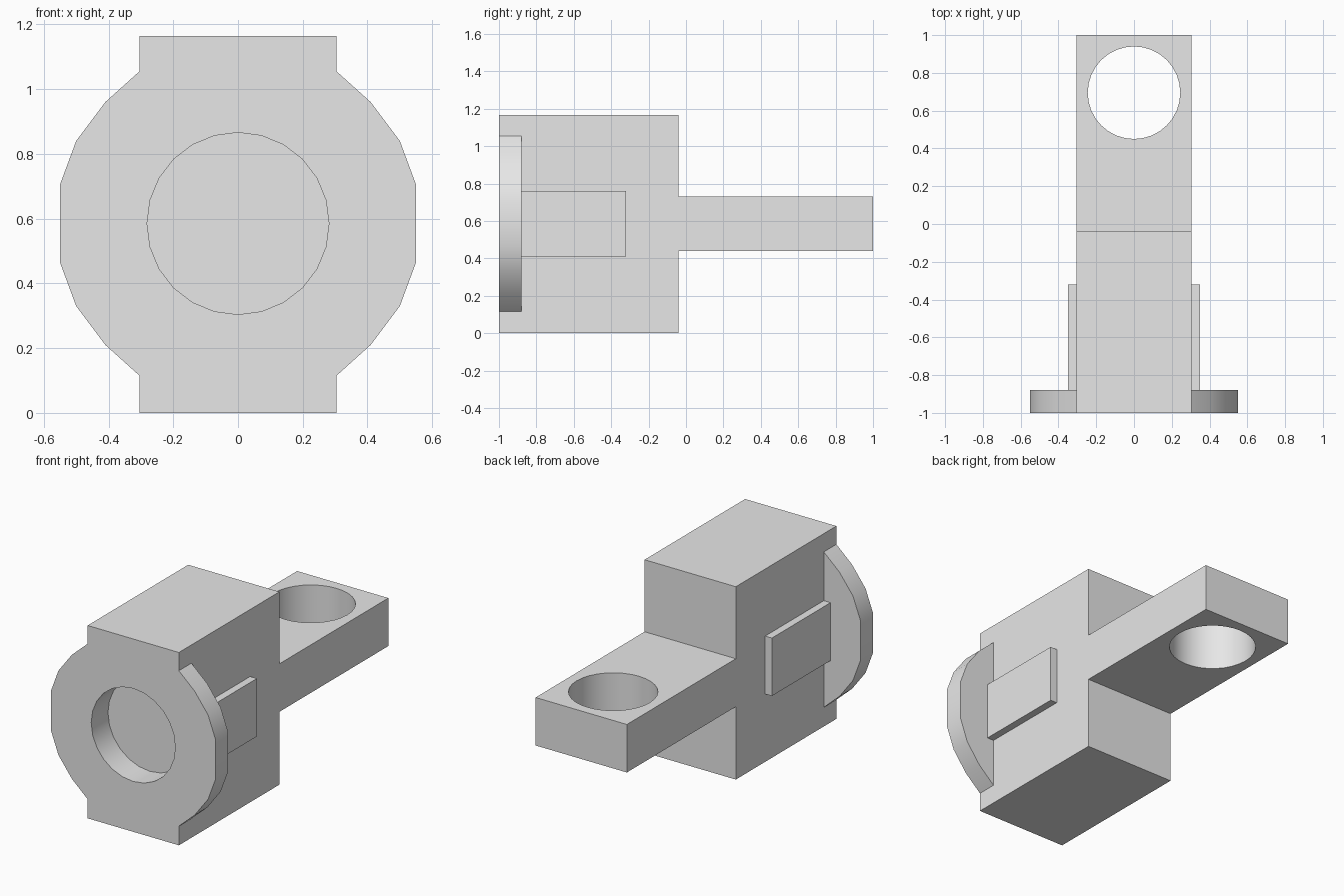
import bpy, bmesh, math
from mathutils import Matrix

if "Cube" in bpy.data.objects:
    bpy.data.objects.remove(bpy.data.objects["Cube"], do_unlink=True)

MID = 0.585          # height of the bore axis
HALF = 0.305         # half width of block and arm

grey = bpy.data.materials.new("plain grey")
grey.use_nodes = True
grey.diffuse_color = (0.8, 0.8, 0.8, 1)
grey.node_tree.nodes["Principled BSDF"].inputs["Base Color"].default_value = (0.8, 0.8, 0.8, 1)


def finish(name, bm):
    bmesh.ops.recalc_face_normals(bm, faces=bm.faces)
    mesh = bpy.data.meshes.new(name)
    bm.to_mesh(mesh)
    bm.free()
    mesh.materials.append(grey)
    obj = bpy.data.objects.new(name, mesh)
    bpy.context.collection.objects.link(obj)
    return obj


def box(name, x, y0, y1, z0, z1):
    bm = bmesh.new()
    bmesh.ops.create_cube(bm, size=1)
    for v in bm.verts:
        v.co.x *= 2 * x
        v.co.y = y1 if v.co.y > 0 else y0
        v.co.z = z1 if v.co.z > 0 else z0
    return finish(name, bm)


def cylinder(name, radius, depth, sides, matrix):
    bm = bmesh.new()
    bmesh.ops.create_cone(bm, cap_ends=True, segments=sides, radius1=radius,
                          radius2=radius, depth=depth, matrix=matrix)
    return finish(name, bm)


def combine(target, tool, operation):
    mod = target.modifiers.new(operation.lower(), "BOOLEAN")
    mod.operation, mod.solver, mod.object = operation, "EXACT", tool
    bpy.context.view_layer.objects.active = target
    bpy.ops.object.modifier_apply(modifier=mod.name)
    bpy.data.objects.remove(tool, do_unlink=True)


# Faceted flange: one quarter outline mirrored both ways, then extruded
quarter = [(0.55, 0.12), (0.50, 0.255), (0.41, 0.375), (HALF - 0.005, 0.474)]
right = [(x, -z) for x, z in reversed(quarter)] + quarter
outline = right + [(-x, -z) for x, z in right]
bm = bmesh.new()
face = bm.faces.new([bm.verts.new((x, -1, MID + z)) for x, z in outline])
extruded = bmesh.ops.extrude_face_region(bm, geom=[face])["geom"]
for v in extruded:
    if isinstance(v, bmesh.types.BMVert):
        v.co.y = -0.88
flange = finish("flange", bm)

# Main block with flange, side pads and rear arm
bracket = box("bracket", HALF, -1, -0.04, 0, 1.165)
combine(bracket, flange, "UNION")
combine(bracket, box("side_pads", 0.35, -0.94, -0.32, 0.41, 0.76), "UNION")
combine(bracket, box("rear_arm", HALF, -0.5, 1, 0.44, 0.73), "UNION")

# Blind bore in the front and eye through the arm
bore = Matrix.Translation((0, -1, MID)) @ Matrix.Rotation(math.pi / 2, 4, "X")
combine(bracket, cylinder("front_bore", 0.281, 0.32, 24, bore), "DIFFERENCE")
eye = Matrix.Translation((0, 0.695, MID))
combine(bracket, cylinder("arm_eye", 0.245, 1, 32, eye), "DIFFERENCE")

# Smooth the round walls and keep the edges crisp
bpy.ops.object.select_all(action="DESELECT")
bracket.select_set(True)
bpy.context.view_layer.objects.active = bracket
bpy.ops.object.shade_smooth_by_angle(angle=math.radians(30))
